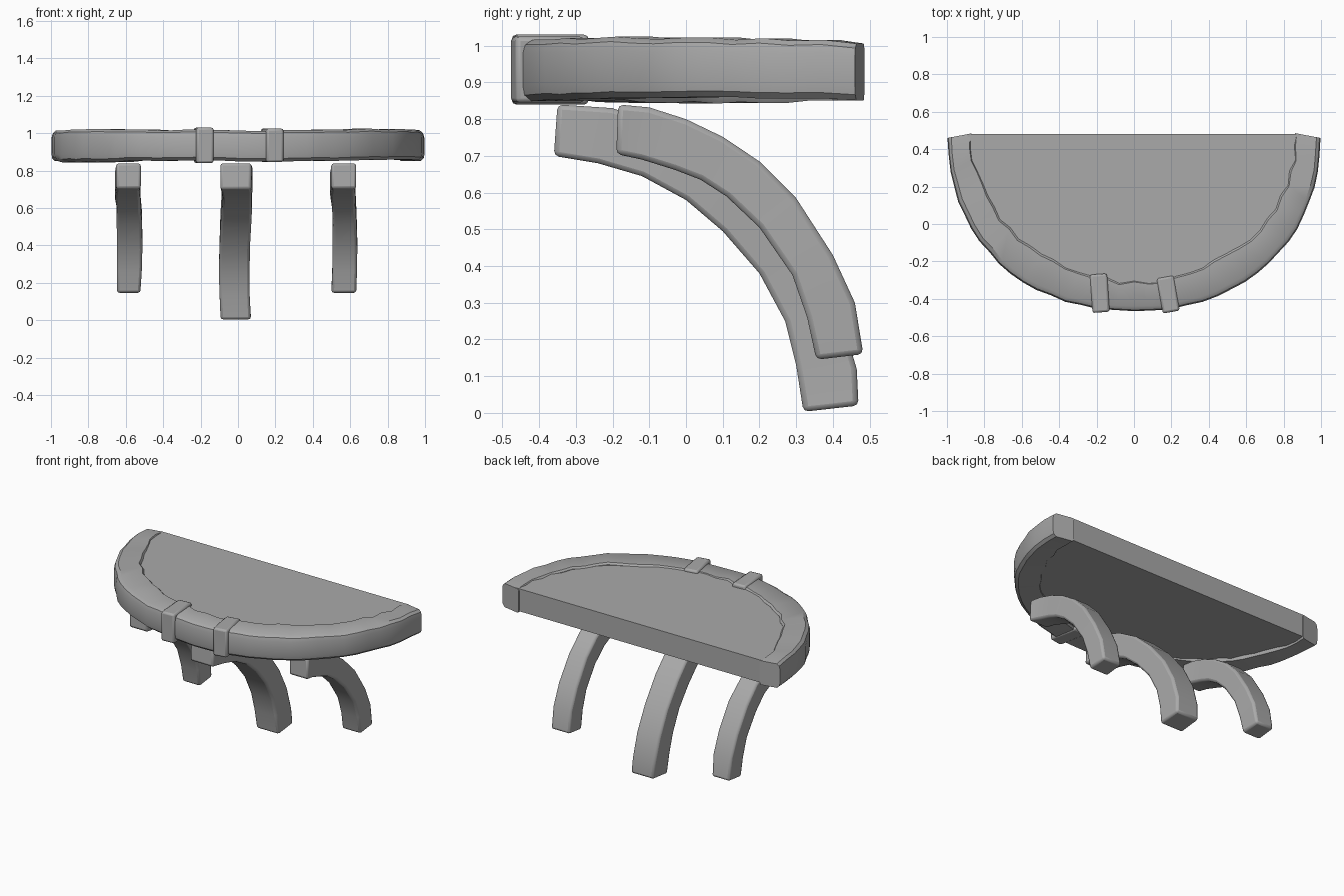
import bpy, bmesh, math, random
from mathutils import Vector, Matrix

random.seed(4)
cube = bpy.data.objects.get("Cube")
if cube:
    bpy.data.objects.remove(cube, do_unlink=True)

grey = bpy.data.materials.new("stone grey")
grey.use_nodes = True
COLOUR = (0.4, 0.4, 0.4, 1)
grey.diffuse_color = COLOUR
grey.node_tree.nodes["Principled BSDF"].inputs["Base Color"].default_value = COLOUR


def finish(bm, name, bevel=0.0, angle=35):
    """Turn a bmesh into a shaded object with optional soft edges."""
    bmesh.ops.recalc_face_normals(bm, faces=bm.faces)
    mesh = bpy.data.meshes.new(name)
    bm.to_mesh(mesh)
    bm.free()
    mesh.materials.append(grey)
    obj = bpy.data.objects.new(name, mesh)
    bpy.context.collection.objects.link(obj)
    if bevel:
        mod = obj.modifiers.new("soft edges", 'BEVEL')
        mod.width = bevel
        mod.segments = 2
        mod.limit_method = 'ANGLE'
        mod.angle_limit = math.radians(40)
    bpy.ops.object.select_all(action='DESELECT')
    obj.select_set(True)
    bpy.context.view_layer.objects.active = obj
    bpy.ops.object.shade_smooth_by_angle(angle=math.radians(angle))
    return obj


def loft(sections, name, bevel=0.0):
    """Skin a list of closed point rings and cap both ends."""
    bm = bmesh.new()
    rings = [[bm.verts.new(p) for p in ring] for ring in sections]
    n = len(rings[0])
    for a, b in zip(rings, rings[1:]):
        for i in range(n):
            j = (i + 1) % n
            bm.faces.new((a[i], a[j], b[j], b[i]))
    bm.faces.new(rings[0])
    bm.faces.new(rings[-1])
    return finish(bm, name, bevel)


def arc_point(t, a, b, y0, power=2.15):
    """Point on a slightly squared half ellipse bulging to the front."""
    c, s = math.cos(t), max(math.sin(t), 0)
    x = math.copysign(abs(c) ** (2 / power), c) * a
    return Vector((x, y0 - b * s ** (2 / power), 0))


# Half-round table slab
bm = bmesh.new()
outline = [arc_point(math.pi * i / 40, 0.89, 0.82, 0.48) for i in range(41)]
base = bm.faces.new([bm.verts.new((p.x, p.y, 0.862)) for p in outline])
top = bmesh.ops.extrude_face_region(bm, geom=[base])
bmesh.ops.translate(bm, vec=(0, 0, 0.146),
                    verts=[v for v in top["geom"] if isinstance(v, bmesh.types.BMVert)])
finish(bm, "table_slab")

# Hand-carved rim: chamfered section swept along the half ellipse
SECTION = [(0, 0.1), (0.06, 0), (0.85, 0), (0.97, 0.1),
           (1, 0.25), (1, 0.78), (0.96, 0.92), (0.84, 1), (0.06, 1), (0, 0.93)]
sections = []
STEPS = 36
for k in range(STEPS + 1):
    t = math.pi * k / STEPS
    inner = arc_point(t, 0.865, 0.79, 0.485, 2)
    outer = arc_point(t, 0.998, 0.93, 0.46)
    inner += (outer - inner) * random.uniform(-0.06, 0.1)
    outer -= (outer - inner) * random.uniform(0, 0.05)
    low = 0.852 + 0.008 * math.sin(3 * t) * math.cos(t) + random.uniform(-0.003, 0.003)
    high = 1.012 + 0.01 * abs(math.cos(t)) * math.sin(t) * 2 + random.uniform(-0.004, 0.004)
    if k in (0, STEPS):
        high = 1.006
    ring = []
    for u, v in SECTION:
        p = inner.lerp(outer, u)
        ring.append((p.x, p.y, low + (high - low) * v))
    sections.append(ring)
loft(sections, "carved_rim")

# Two straps wrapped around the front of the rim
for name, x, y, tilt, size in (("right_strap", -0.183, -0.37, 4, (0.092, 0.205, 0.19)),
                               ("left_strap", 0.183, -0.377, 10, (0.092, 0.19, 0.18))):
    bm = bmesh.new()
    place = (Matrix.Translation((x, y, 0.935)) @ Matrix.Rotation(math.radians(tilt), 4, 'Z')
             @ Matrix.Diagonal((*size, 1)))
    bmesh.ops.create_cube(bm, size=1, matrix=place)
    finish(bm, name, 0.012)


def leg(name, x, width, upper, lower, bow):
    """Curved bracket leg: matching upper and lower (y, z) profiles."""
    rings = []
    last = len(upper) - 1
    for i, ((uy, uz), (ly, lz)) in enumerate(zip(upper, lower)):
        w = width / 2 * random.uniform(0.95, 1.03)
        cx = x + bow * math.sin(2 * math.pi * i / last)
        rings.append([(cx - w, uy, uz), (cx + w, uy, uz),
                      (cx + w, ly, lz), (cx - w, ly, lz)])
    loft(rings, name, 0.014)


SIDE_UPPER = [(-0.185, 0.84), (-0.1, 0.832), (0, 0.8), (0.1, 0.752), (0.2, 0.685),
              (0.3, 0.585), (0.4, 0.43), (0.46, 0.3), (0.483, 0.16)]
SIDE_LOWER = [(-0.19, 0.705), (-0.12, 0.69), (-0.03, 0.662), (0.04, 0.635), (0.11, 0.59),
              (0.2, 0.505), (0.29, 0.375), (0.33, 0.26), (0.355, 0.145)]
MID_UPPER = [(-0.35, 0.84), (-0.2, 0.83), (-0.05, 0.775), (0.09, 0.69), (0.22, 0.57),
             (0.34, 0.42), (0.42, 0.27), (0.465, 0.12), (0.47, 0.02)]
MID_LOWER = [(-0.36, 0.7), (-0.24, 0.68), (-0.12, 0.645), (0, 0.58), (0.1, 0.495),
             (0.2, 0.38), (0.27, 0.25), (0.3, 0.13), (0.32, 0.003)]
leg("middle_leg", -0.012, 0.162, MID_UPPER, MID_LOWER, 0.008)
leg("right_leg", -0.585, 0.132, SIDE_UPPER, SIDE_LOWER, -0.006)
leg("left_leg", 0.566, 0.132, SIDE_UPPER, SIDE_LOWER, -0.006)
